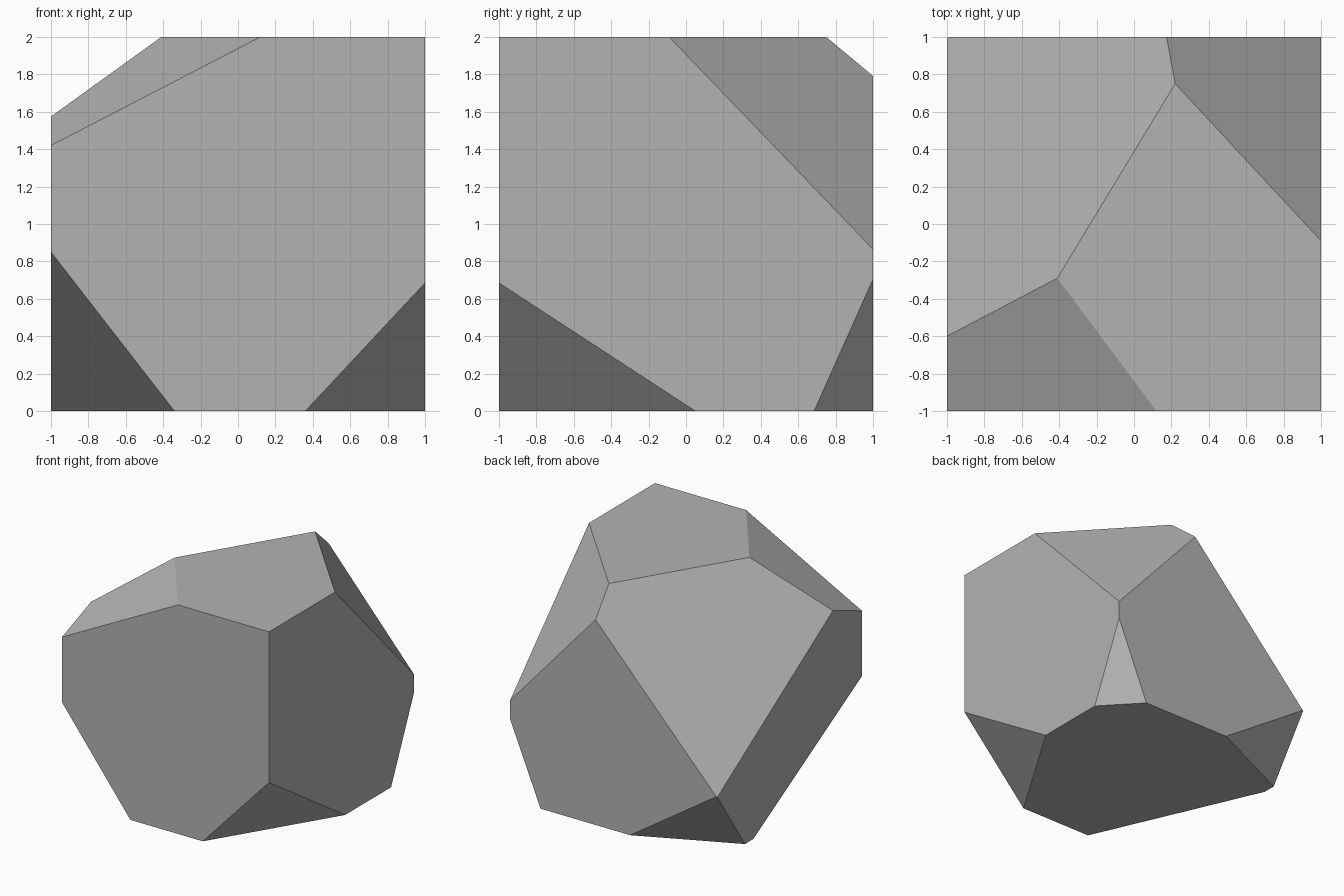
import bpy
import bmesh
from mathutils import Vector

default = bpy.data.objects.get("Cube")
if default:
    bpy.data.objects.remove(default, do_unlink=True)

# Plain grey stone
stone = bpy.data.materials.new("stone_grey")
stone.use_nodes = True
grey = (0.45, 0.45, 0.45, 1)
stone.diffuse_color = grey
stone.node_tree.nodes["Principled BSDF"].inputs["Base Color"].default_value = grey

# Each chipped facet is a plane through three points
FACETS = {
    "top_front_right": ((-1, -1, 1.42), (0.12, -1, 2), (-0.41, -0.29, 2)),
    "top_back_right": ((-0.41, -0.29, 2), (0.22, 0.75, 2), (-1, -0.6, 1.575)),
    "top_back_left": ((1, -0.09, 2), (1, 1, 0.865), (0.22, 0.75, 2)),
    "bottom_front_right": ((-1, -1, 0.85), (-0.34, -1, 0), (-1, 0.5, 0)),
    "bottom_front_left": ((0.36, -1, 0), (1, -1, 0.685), (1, 0.05, 0)),
    "bottom_back_left": ((1, 0.685, 0), (1, 1, 0.705), (0.705, 1, 0)),
    "bottom_back_right": ((-0.16, 1, 0), (-1, 0.615, 0), (-1, 1, 0.563)),
}
CENTRE = Vector((0, 0, 1))


def chip(bm, points):
    """Slice off everything outside the plane and cap the opening."""
    a, b, c = map(Vector, points)
    normal = (b - a).cross(c - a).normalized()
    if normal.dot(CENTRE - a) > 0:
        normal.negate()
    cut = bmesh.ops.bisect_plane(
        bm, geom=bm.verts[:] + bm.edges[:] + bm.faces[:], dist=1e-5,
        plane_co=a, plane_no=normal, clear_outer=True)
    rim = [e for e in cut["geom_cut"] if isinstance(e, bmesh.types.BMEdge)]
    bmesh.ops.contextual_create(bm, geom=rim)


# Boulder: a block with its corners chipped away
bm = bmesh.new()
bmesh.ops.create_cube(bm, size=2)
bmesh.ops.translate(bm, verts=bm.verts, vec=CENTRE)
for points in FACETS.values():
    chip(bm, points)
bmesh.ops.recalc_face_normals(bm, faces=bm.faces)

mesh = bpy.data.meshes.new("boulder")
bm.to_mesh(mesh)
bm.free()
mesh.materials.append(stone)
boulder = bpy.data.objects.new("boulder", mesh)
bpy.context.collection.objects.link(boulder)
